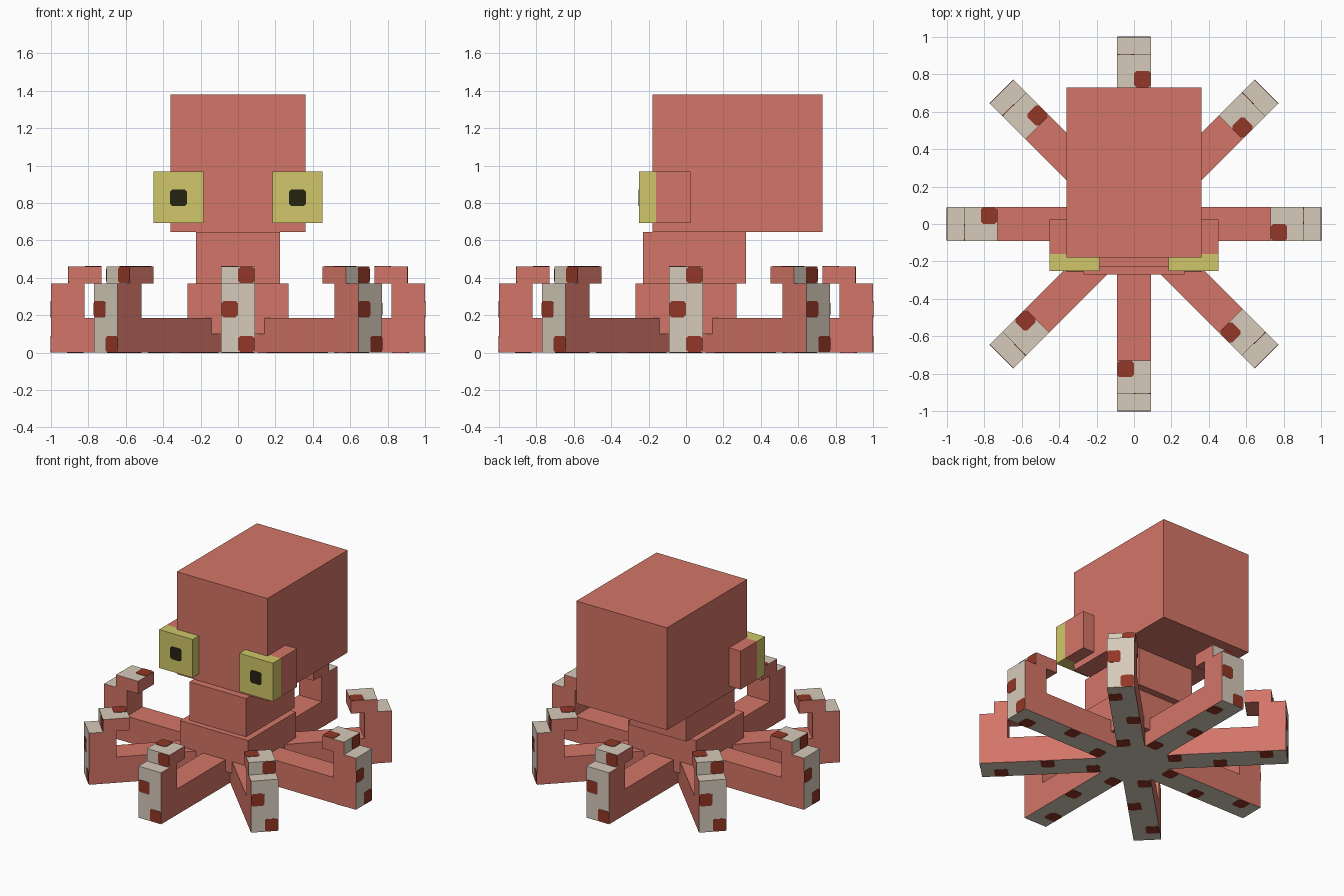
import bpy, bmesh, math
from mathutils import Vector, Matrix

if "Cube" in bpy.data.objects:
    bpy.data.objects.remove(bpy.data.objects["Cube"])


def srgb(r, g, b):
    f = lambda c: c / 12.92 if c <= 0.04045 else ((c + 0.055) / 1.055) ** 2.4
    return (f(r / 255), f(g / 255), f(b / 255), 1.0)


def material(name, rgb):
    m = bpy.data.materials.new(name)
    m.diffuse_color = srgb(*rgb)
    m.use_nodes = True
    m.node_tree.nodes["Principled BSDF"].inputs["Base Color"].default_value = m.diffuse_color
    return m


SKIN = material("coral skin", (212, 117, 103))
CREAM = material("cream underside", (214, 202, 186))
SPOT = material("rust spots", (146, 55, 38))
YELLOW = material("yellow eye", (208, 199, 106))
BLACK = material("dark pupil", (38, 35, 17))


def finish(name, bm, mats, matrix=None):
    bmesh.ops.recalc_face_normals(bm, faces=bm.faces[:])
    mesh = bpy.data.meshes.new(name)
    bm.to_mesh(mesh)
    bm.free()
    for m in mats:
        mesh.materials.append(m)
    ob = bpy.data.objects.new(name, mesh)
    if matrix:
        ob.matrix_world = matrix
    bpy.context.collection.objects.link(ob)
    return ob


def box(name, x0, x1, y0, y1, z0, z1, mat):
    bm = bmesh.new()
    bmesh.ops.create_cube(bm, size=1)
    for v in bm.verts:
        v.co = ((x0 + x1) / 2 + v.co.x * (x1 - x0),
                (y0 + y1) / 2 + v.co.y * (y1 - y0),
                (z0 + z1) / 2 + v.co.z * (z1 - z0))
    return finish(name, bm, [mat])


def prism(bm, points, depth):
    """Close a loop of points into a face and extrude it by depth."""
    face = bm.faces.new([bm.verts.new(p) for p in points])
    ext = bmesh.ops.extrude_face_region(bm, geom=[face])
    verts = [g for g in ext["geom"] if isinstance(g, bmesh.types.BMVert)]
    bmesh.ops.translate(bm, verts=verts, vec=depth)


def plate(bm, centre, a, b, normal, size=0.088, lift=0.003):
    """Thin square plate with clipped corners, lying on a surface."""
    c, a, b, n = (Vector(v) for v in (centre, a, b, normal))
    h, k = size / 2, size / 2 - 0.012
    loop = [(h, k), (k, h), (-k, h), (-h, k), (-h, -k), (-k, -h), (k, -h), (h, -k)]
    prism(bm, [c - n * 0.002 + a * s + b * t for s, t in loop], n * (lift + 0.002))


# Head and body blocks
box("head", -0.36, 0.36, -0.18, 0.73, 0.645, 1.38, SKIN)
box("neck", -0.225, 0.225, -0.23, 0.32, 0.37, 0.645, SKIN)
box("body_base", -0.27, 0.27, -0.27, 0.27, 0.10, 0.37, SKIN)

# Eyes: coral socket, yellow front, dark pupil
for side, s in (("left", -1), ("right", 1)):
    xs = sorted((s * 0.185, s * 0.452))
    box(side + "_eye_socket", *xs, -0.16, 0.025, 0.692, 0.967, SKIN)
    box(side + "_eye", *xs, -0.25, -0.16, 0.692, 0.967, YELLOW)
    bm = bmesh.new()
    plate(bm, (s * 0.318, -0.25, 0.828), (1, 0, 0), (0, 0, 1), (0, -1, 0), 0.09)
    finish(side + "_pupil", bm, [BLACK])

# Tentacles: hooked side profile (distance from centre, height)
PROFILE = [(0, 0), (1, 0), (1, 0.37), (0.905, 0.37), (0.905, 0.46),
           (0.73, 0.46), (0.73, 0.37), (0.82, 0.37), (0.82, 0.185), (0, 0.185)]
HALF = 0.09
X, Y, Z = (1, 0, 0), (0, 1, 0), (0, 0, 1)

for i in range(8):
    turn = Matrix.Rotation(i * math.pi / 4, 4, 'Z')
    bm = bmesh.new()
    prism(bm, [(r, -HALF, z) for r, z in PROFILE], Vector((0, 2 * HALF, 0)))
    bmesh.ops.recalc_face_normals(bm, faces=bm.faces[:])
    # cream on the sole, the outward faces and the curled-over tops
    for f in bm.faces:
        n, c = f.normal, f.calc_center_median()
        if n.x > 0.9 or (n.z > 0.9 and c.z > 0.3) or (n.z < -0.9 and c.z < 0.01):
            f.material_index = 1
    finish(f"tentacle_{i + 1}", bm, [SKIN, CREAM], turn)

    # Spots on the hook, the outer end and the sole
    bm = bmesh.new()
    plate(bm, (0.775, -0.045, 0.46), X, Y, Z)
    plate(bm, (0.905, 0.045, 0.415), Y, Z, X)
    plate(bm, (1.0, -0.045, 0.232), Y, Z, X, lift=0.002)
    plate(bm, (1.0, 0.045, 0.045), Y, Z, X, lift=0.002)
    for r, v in ((0.27, -0.045), (0.56, 0.045), (0.87, -0.045)):
        plate(bm, (r, v, 0), X, Y, (0, 0, -1), lift=0.002)
    finish(f"tentacle_spots_{i + 1}", bm, [SPOT], turn)
